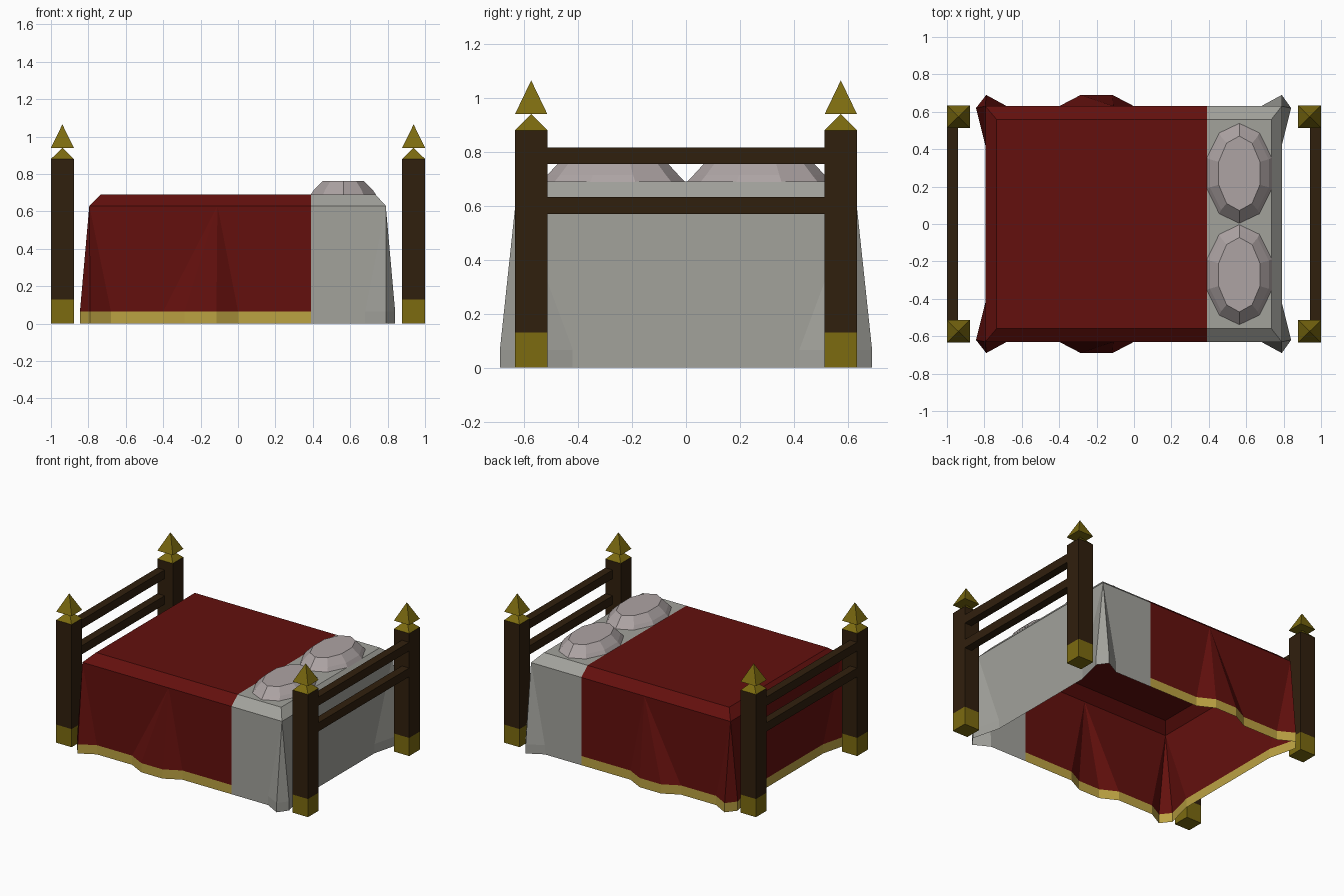
import bpy, bmesh, math

if "Cube" in bpy.data.objects:
    bpy.data.objects.remove(bpy.data.objects["Cube"])


def mat(name, r, g, b):
    m = bpy.data.materials.new(name)
    m.diffuse_color = (r, g, b, 1)
    m.use_nodes = True
    m.node_tree.nodes["Principled BSDF"].inputs["Base Color"].default_value = m.diffuse_color
    return m


WOOD = mat("dark_wood", 0.030, 0.014, 0.004)
BRASS = mat("brass", 0.20, 0.145, 0.005)
RED = mat("red_cloth", 0.125, 0.005, 0.004)
TRIM = mat("gold_trim", 0.50, 0.36, 0.055)
SHEET = mat("white_sheet", 0.36, 0.36, 0.33)
PILLOW = mat("pillow_cloth", 0.42, 0.37, 0.37)


def finish(name, bm, *mats):
    me = bpy.data.meshes.new(name)
    bm.to_mesh(me)
    bm.free()
    for m in mats:
        me.materials.append(m)
    ob = bpy.data.objects.new(name, me)
    bpy.context.collection.objects.link(ob)
    return ob


def frustum(name, x, y, hx, hy, z0, z1, m, taper=1.0):
    """Box, or pyramid when taper is 0."""
    bm = bmesh.new()
    corners = [(-1, -1), (1, -1), (1, 1), (-1, 1)]
    low = [bm.verts.new((x + a * hx, y + b * hy, z0)) for a, b in corners]
    bm.faces.new(low[::-1])
    if taper:
        top = [bm.verts.new((x + a * hx * taper, y + b * hy * taper, z1)) for a, b in corners]
        bm.faces.new(top)
        for i in range(4):
            j = (i + 1) % 4
            bm.faces.new((low[i], low[j], top[j], top[i]))
    else:
        tip = bm.verts.new((x, y, z1))
        for i in range(4):
            bm.faces.new((low[i], low[(i + 1) % 4], tip))
    return finish(name, bm, m)


# Corner posts with brass feet and finials, and the end rails
for sx, end in ((-1, "foot"), (1, "head")):
    for sy, side in ((-1, "front"), (1, "back")):
        x, y, n = sx * 0.939, sy * 0.574, f"{end}_{side}"
        frustum(n + "_post_foot", x, y, 0.061, 0.06, 0, 0.13, BRASS)
        frustum(n + "_post", x, y, 0.061, 0.06, 0.13, 0.88, WOOD)
        frustum(n + "_post_cap", x, y, 0.061, 0.06, 0.88, 0.94, BRASS, 0)
        frustum(n + "_finial", x, y, 0.061, 0.06, 0.94, 1.065, BRASS, 0)
    for z0, n in ((0.57, "lower"), (0.755, "upper")):
        frustum(f"{end}_{n}_rail", sx * 0.971, 0, 0.029, 0.514, z0, z0 + 0.062, WOOD)


def drape(name, half, flip, mats):
    """Open cloth sheet: pairs of (rim point, hem point) for the front half, mirrored in y."""
    path = half + [((a, -b), (c, -d)) for (a, b), (c, d) in reversed(half)]
    if flip:
        path.reverse()
    bm = bmesh.new()
    cache = {}

    def vert(x, y, z):
        k = (round(x, 4), round(y, 4), z)
        if k not in cache:
            cache[k] = bm.verts.new(k)
        return cache[k]

    def face(vs, index=0):
        vs = list(dict.fromkeys(vs))
        if len(vs) > 2:
            bm.faces.new(vs).material_index = index

    clamp = lambda v, m: max(-m, min(m, v))
    cols = []
    for (rx, ry), (hx, hy) in path:
        cols.append((vert(hx, hy, 0), vert(hx, hy, 0.066), vert(rx, ry, 0.63),
                     vert(clamp(rx, 0.735), clamp(ry, 0.56), 0.69)))
    for a, b in zip(cols, cols[1:]):
        for k in range(3):
            face((a[k], b[k], b[k + 1], a[k + 1]), len(mats) - 1 if k == 0 else 0)
    face([c[3] for c in cols])
    return finish(name, bm, *mats)


# Red blanket with a fold on each long side, flared corners and a gold hem
seam = ((0.39, -0.63), (0.39, -0.63))
fold, corner = (-0.11, -0.63), (-0.795, -0.63)
blanket = [seam]
blanket += [(fold, h) for h in ((0, -0.63), (-0.115, -0.69), (-0.285, -0.69), (-0.40, -0.63))]
blanket += [(corner, h) for h in ((-0.68, -0.63), (-0.79, -0.69), (-0.845, -0.62), (-0.795, -0.42))]
drape("blanket", blanket, True, (RED, TRIM))

# White under-sheet at the head end
corner = (0.79, -0.63)
sheet = [seam]
sheet += [(corner, h) for h in ((0.68, -0.63), (0.79, -0.69), (0.84, -0.62), (0.79, -0.42))]
drape("sheet", sheet, False, (SHEET,))

# Two faceted pillows
for sy, side in ((-1, "front"), (1, "back")):
    bm = bmesh.new()
    rings = []
    for z, kx, ky in ((0.688, 1, 1), (0.715, 0.9, 0.9), (0.762, 0.63, 0.74)):
        ring = []
        for i in range(10):
            t = math.tau * i / 10 + math.pi / 2
            ring.append(bm.verts.new((0.563 + 0.184 * kx * math.cos(t),
                                      sy * 0.271 + 0.269 * ky * math.sin(t), z)))
        rings.append(ring)
    for a, b in zip(rings, rings[1:]):
        for i in range(10):
            j = (i + 1) % 10
            bm.faces.new((a[i], a[j], b[j], b[i]))
    # flat top split along the middle, and the underside
    top = rings[-1]
    bm.faces.new(top[:6])
    bm.faces.new(top[5:] + top[:1])
    bm.faces.new(rings[0][::-1])
    finish(side + "_pillow", bm, PILLOW)
